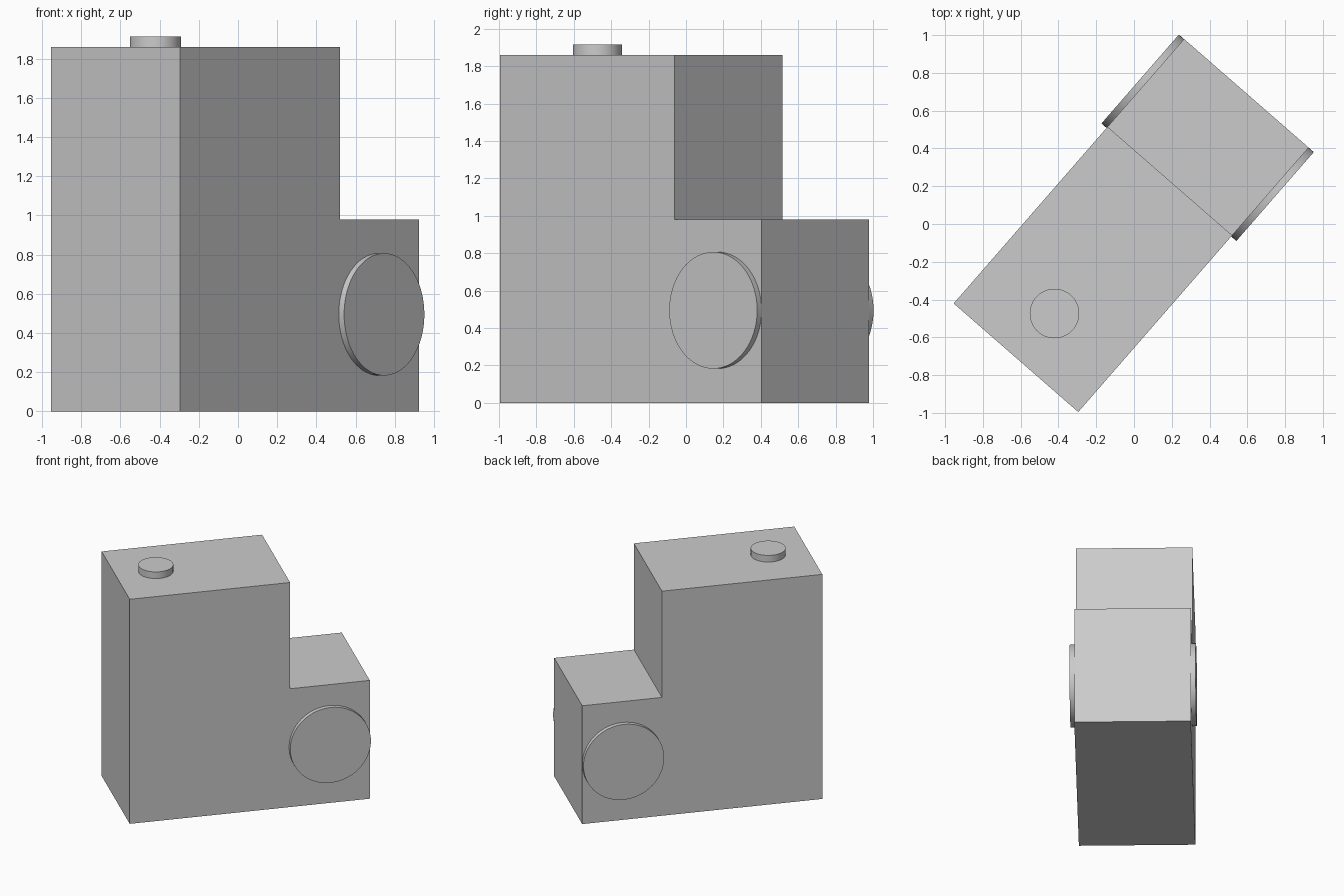
import bpy
import bmesh
import math
from mathutils import Matrix

cube = bpy.data.objects.get("Cube")
if cube:
    bpy.data.objects.remove(cube, do_unlink=True)

LENGTH, WIDTH = 1.857, 0.875
TOP, LEDGE, STEP_X = 1.86, 0.98, 0.312
# The whole model is turned about z
PLACE = Matrix.Translation((-0.015, -0.008, 0)) @ Matrix.Rotation(math.radians(48.93), 4, 'Z')

grey = bpy.data.materials.new("light grey")
grey.use_nodes = True
grey.diffuse_color = (0.6, 0.6, 0.6, 1)
grey.node_tree.nodes["Principled BSDF"].inputs["Base Color"].default_value = (0.6, 0.6, 0.6, 1)


def add_object(name, bm):
    bmesh.ops.recalc_face_normals(bm, faces=bm.faces)
    mesh = bpy.data.meshes.new(name)
    bm.to_mesh(mesh)
    bm.free()
    mesh.materials.append(grey)
    obj = bpy.data.objects.new(name, mesh)
    obj.matrix_world = PLACE
    bpy.context.collection.objects.link(obj)
    return obj


def add_disc(name, radius, depth, matrix):
    bm = bmesh.new()
    bmesh.ops.create_cone(bm, cap_ends=True, segments=64, radius1=radius,
                          radius2=radius, depth=depth, matrix=matrix)
    obj = add_object(name, bm)
    bpy.ops.object.select_all(action='DESELECT')
    obj.select_set(True)
    bpy.context.view_layer.objects.active = obj
    bpy.ops.object.shade_smooth_by_angle(angle=math.radians(30))


# Stepped body: an L-shaped side profile extruded across the width
half = LENGTH / 2
profile = [(-half, 0), (half, 0), (half, LEDGE), (STEP_X, LEDGE), (STEP_X, TOP), (-half, TOP)]
bm = bmesh.new()
side = bm.faces.new([bm.verts.new((x, -WIDTH / 2, z)) for x, z in profile])
extruded = bmesh.ops.extrude_face_region(bm, geom=[side], use_keep_orig=True)
moved = [v for v in extruded["geom"] if isinstance(v, bmesh.types.BMVert)]
bmesh.ops.translate(bm, verts=moved, vec=(0, WIDTH, 0))
add_object("body", bm)

# Round plates on both sides of the low end
for name, sign in (("right_disc", -1), ("left_disc", 1)):
    turn = Matrix.Rotation(math.radians(90), 4, 'X')
    add_disc(name, 0.312, 0.06,
             Matrix.Translation((0.616, sign * (WIDTH / 2 + 0.006), 0.495)) @ turn)

# Button on the tall end
add_disc("top_button", 0.131, 0.075, Matrix.Translation((-0.618, 0, TOP + 0.0175)))
